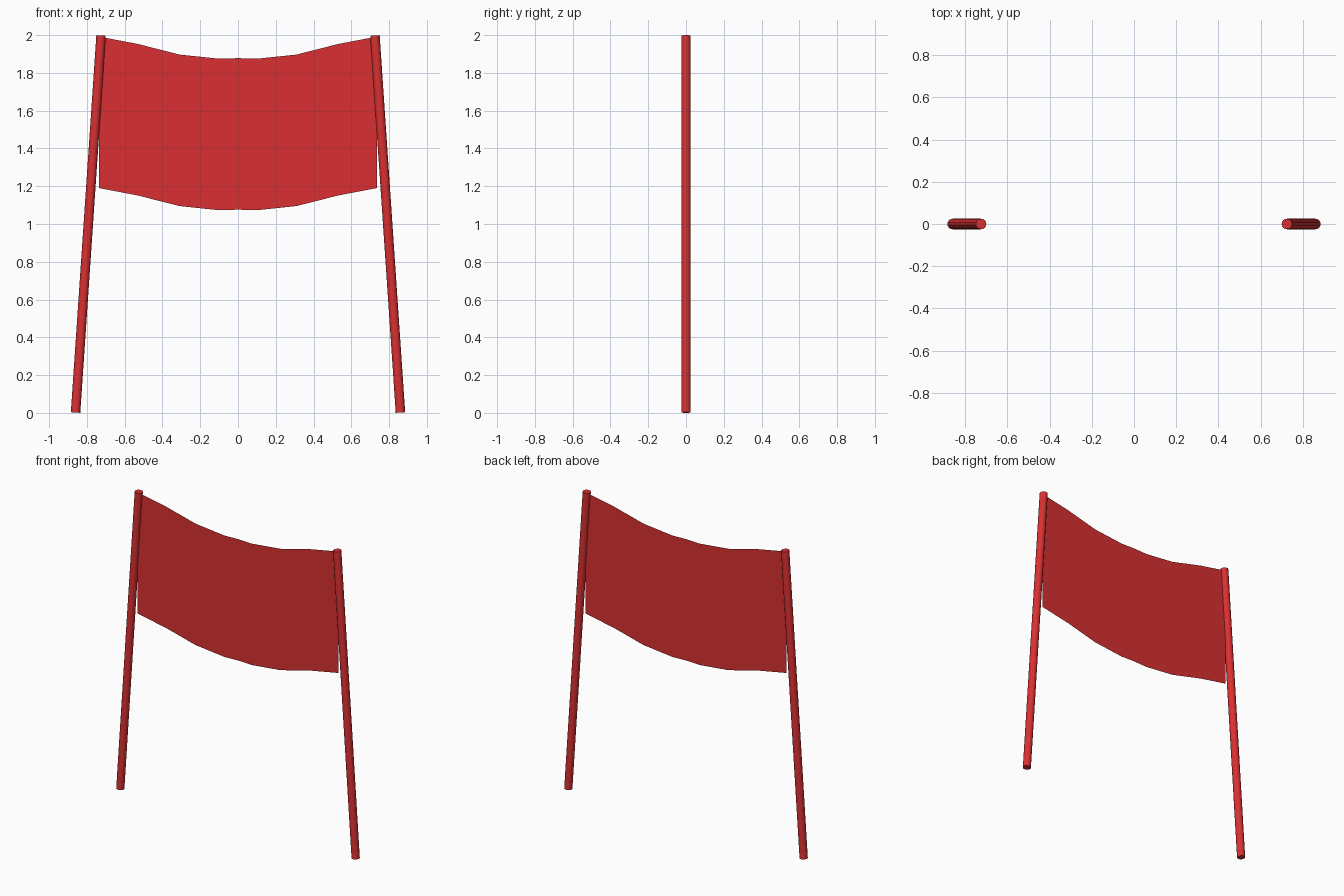
import bpy
import bmesh
from mathutils import Vector

cube = bpy.data.objects.get("Cube")
if cube:
    bpy.data.objects.remove(cube, do_unlink=True)

RED = (0.70, 0.03, 0.032, 1.0)
red = bpy.data.materials.new("red")
red.use_nodes = True
red.diffuse_color = RED
red.node_tree.nodes["Principled BSDF"].inputs["Base Color"].default_value = RED


def make_pole(name, side):
    """Round pole leaning inward towards the top."""
    bottom = Vector((side * 0.86, 0, 0.002))
    top = Vector((side * 0.725, 0, 1.998))
    axis = top - bottom
    bpy.ops.mesh.primitive_cylinder_add(
        vertices=16, radius=0.025, depth=axis.length, location=(bottom + top) / 2,
        rotation=axis.to_track_quat('Z', 'Y').to_euler())
    pole = bpy.context.object
    pole.name = name
    pole.data.materials.append(red)
    bpy.ops.object.shade_smooth_by_angle()


make_pole("left_pole", 1)
make_pole("right_pole", -1)

# Sagging cloth: half of the top edge, mirrored, with a parallel lower edge
half = [(0.1, 1.875), (0.31, 1.897), (0.53, 1.953), (0.735, 1.992)]
top_edge = [(-x, z) for x, z in reversed(half)] + [(0, 1.878)] + half
bm = bmesh.new()
columns = [(bm.verts.new((x, 0, z - 0.802)), bm.verts.new((x, 0, z))) for x, z in top_edge]
for a, b in zip(columns, columns[1:]):
    bm.faces.new((a[0], b[0], b[1], a[1]))
mesh = bpy.data.meshes.new("banner_cloth")
bm.to_mesh(mesh)
bm.free()
mesh.materials.append(red)
banner = bpy.data.objects.new("banner_cloth", mesh)
bpy.context.collection.objects.link(banner)
